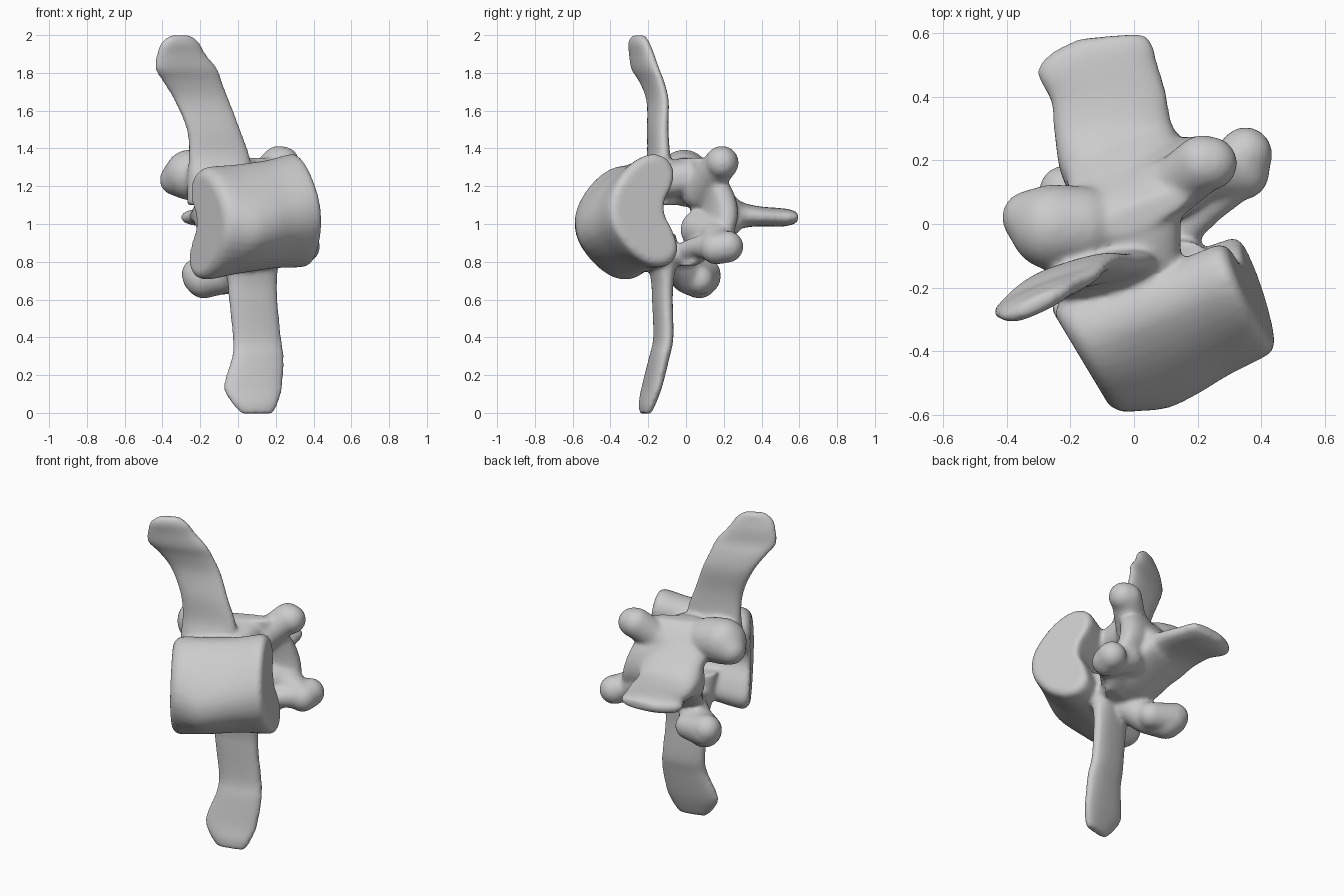
import bpy, bmesh, math
from mathutils import Matrix, Vector

cube = bpy.data.objects.get("Cube")
if cube:
    bpy.data.objects.remove(cube)

bone = bpy.data.materials.new("bone grey")
bone.use_nodes = True
color = (0.6, 0.6, 0.6, 1)
bone.diffuse_color = color
bone.node_tree.nodes["Principled BSDF"].inputs["Base Color"].default_value = color

solid = bmesh.new()


def skin_rings(rings):
    """Bridge a list of point rings and close both ends."""
    loops = [[solid.verts.new(p) for p in ring] for ring in rings]
    n = len(loops[0])
    for a, b in zip(loops, loops[1:]):
        for i in range(n):
            j = (i + 1) % n
            solid.faces.new((a[i], a[j], b[j], b[i]))
    for loop in (loops[0], loops[-1]):
        mid = solid.verts.new(sum((v.co for v in loop), Vector()) / n)
        for i in range(n):
            solid.faces.new((loop[i], loop[(i + 1) % n], mid))


def spline(p, steps=4, closed=False):
    """Smooth curve through tuples of any length."""
    n = len(p)
    at = (lambda i: p[i % n]) if closed else (lambda i: p[max(0, min(n - 1, i))])
    out = []
    for i in range(n if closed else n - 1):
        for k in range(steps):
            t = k / steps
            out.append([b + .5 * t * (c - a + t * (2 * a - 5 * b + 4 * c - d + t * (3 * (b - c) + d - a)))
                        for a, b, c, d in zip(at(i - 1), at(i), at(i + 1), at(i + 2))])
    return out if closed else out + [p[-1]]


def plate(sections, u, v, twist=0, sides=28):
    """Loft flattened ovals: each section is x, y, z, half width, half thickness."""
    u, v = Vector(u).normalized(), Vector(v).normalized()
    path = spline(sections)
    rings = []
    for k, (x, y, z, a, b) in enumerate(path):
        turn = Matrix.Rotation(math.radians(twist) * k / len(path), 3, "Z")
        ring = []
        for i in range(sides):
            t = math.tau * i / sides
            c, s = math.cos(t), math.sin(t)
            c = math.copysign(abs(c) ** 0.8, c)
            s = math.copysign(abs(s) ** 0.8, s)
            ring.append(Vector((x, y, z)) + turn @ (u * a * c + v * b * s))
        rings.append(ring)
    skin_rings(rings)


def limb(*balls):
    """Chain of rounded segments: each ball is x, y, z, radius."""
    for pair in zip(balls, balls[1:]):
        bm = bmesh.new()
        for x, y, z, r in pair:
            made = bmesh.ops.create_icosphere(bm, subdivisions=3, radius=r)
            bmesh.ops.translate(bm, verts=made["verts"], vec=(x, y, z))
        hull = bmesh.ops.convex_hull(bm, input=bm.verts)
        inside = [g for g in hull["geom_interior"] if isinstance(g, bmesh.types.BMVert)]
        bmesh.ops.delete(bm, geom=inside, context="VERTS")
        mesh = bpy.data.meshes.new("segment")
        bm.to_mesh(mesh)
        solid.from_mesh(mesh)
        bpy.data.meshes.remove(mesh)
        bm.free()


# Body: a kidney-shaped cross-section swept between two slanted end plates
kidney = [(-.17, 1.375), (-.26, 1.335), (-.345, 1.24), (-.395, 1.12), (-.38, .99),
          (-.29, .86), (-.18, .785), (-.08, .79), (-.035, .86), (-.06, .96),
          (-.105, 1.05), (-.105, 1.13), (-.07, 1.2), (-.055, 1.28), (-.09, 1.35)]
cy, cz = -.2, 1.08
rings = []
# each station: position, y scale, z scale, forward bulge
for t, sy, sz, bulge in spline([(0, .84, .86, 0), (.04, .97, .97, 0), (.12, 1, 1, .01),
                                (.32, 1, .97, .04), (.5, 1, .96, .035), (.7, .98, .96, .02),
                                (.9, 1, 1, .005), (.97, .98, .98, 0), (1, .86, .88, 0)]):
    ring = []
    for y, z in spline(kidney, 3, True):
        front = max(0, (cy - y) / .19)
        y, z = cy + (y - cy) * sy, cz + (z - cz) * sz
        y0, z0 = y - .205, z - .08
        low = Vector((-.27 - .6 * (y0 + .25), y0, z0))
        high = Vector((.37 - .4 * (y - cy) - .13 * (z - cz), y, z))
        ring.append(low.lerp(high, t) - Vector((0, bulge * front, bulge * front)))
    rings.append(ring)
skin_rings(rings)

# Upper and lower side processes: long thin blades
plate([(-.1, -.16, 1.1, .17, .1), (-.1, -.15, 1.25, .17, .08), (-.1, -.145, 1.36, .165, .048),
       (-.13, -.15, 1.5, .147, .04), (-.19, -.15, 1.65, .152, .036),
       (-.24, -.18, 1.75, .166, .035), (-.273, -.215, 1.82, .178, .035),
       (-.3, -.235, 1.9, .14, .035), (-.305, -.25, 1.96, .11, .032),
       (-.305, -.25, 2.0, .06, .022)], (.99, .14, 0), (-.14, .99, 0), 20)
plate([(.08, -.16, .95, .17, .1), (.07, -.13, .8, .15, .07), (.075, -.125, .7, .135, .05),
       (.08, -.125, .6, .132, .044), (.1, -.12, .4, .132, .042),
       (.105, -.14, .3, .14, .042), (.08, -.18, .14, .16, .038),
       (.09, -.205, .05, .125, .034), (.1, -.215, -.005, .085, .022)],
      (.97, .22, 0), (-.22, .97, 0))

# Walls joining the body to the arch, above and below the canal
plate([(0, -.18, 1.22, .15, .1), (0, -.06, 1.24, .15, .11), (-.02, .04, 1.24, .17, .1),
       (-.03, .14, 1.16, .18, .08), (-.05, .25, 1.07, .18, .06)],
      (1, .2, 0), (0, .3, .95))
plate([(.07, -.18, .86, .14, .07), (.07, -.05, .83, .15, .055), (.05, .05, .86, .18, .06),
       (.01, .14, .94, .19, .07), (-.04, .25, 1.02, .18, .06)],
      (1, .25, 0), (0, -.3, .95))

# Arch sheet behind the canal, following the slant of the body
plate([(.12, -.01, .78, .12, .045), (.1, .06, .85, .2, .06), (.075, .125, .95, .235, .075),
       (.055, .15, 1.06, .23, .085), (.035, .125, 1.18, .215, .085),
       (.03, .07, 1.28, .18, .075), (.03, .03, 1.35, .15, .04)],
      (.92, .38, 0), (-.38, .92, 0))

# Rear blade
plate([(-.02, .12, 1.05, .19, .18), (-.03, .19, 1.05, .205, .14), (-.05, .25, 1.05, .195, .095),
       (-.068, .31, 1.045, .185, .065), (-.08, .4, 1.04, .182, .052),
       (-.115, .49, 1.035, .19, .05), (-.1, .55, 1.035, .16, .042),
       (-.07, .59, 1.035, .1, .025)], (1, .08, 0), (0, 0, 1))

# Joint knobs on the left end, and the lower wall edge running out to one
limb((.05, .08, 1.18, .11), (.14, .13, 1.25, .09), (.215, .19, 1.325, .09), (.24, .19, 1.325, .085))
limb((.06, .08, .97, .11), (.2, .17, .94, .095), (.34, .16, .87, .085), (.35, .22, .88, .085))
limb((.12, -.06, .835, .05), (.24, .06, .88, .055), (.33, .16, .88, .08))

# Joint knobs on the right end
limb((-.05, 0, 1.2, .11), (-.17, -.01, 1.25, .13), (-.255, -.01, 1.26, .135), (-.33, .02, 1.235, .085))
limb((.02, -.07, .8, .08), (-.08, .01, .725, .095), (-.18, .07, .705, .1), (-.215, .1, .735, .085))
limb((-.07, .07, .705, .08), (-.2, .09, .72, .095))

# Fuse everything into one smooth surface
bmesh.ops.recalc_face_normals(solid, faces=solid.faces)
mesh = bpy.data.meshes.new("vertebra")
solid.to_mesh(mesh)
solid.free()
mesh.materials.append(bone)
vertebra = bpy.data.objects.new("vertebra", mesh)
bpy.context.collection.objects.link(vertebra)
fuse = vertebra.modifiers.new("fuse", "REMESH")
fuse.mode = "VOXEL"
fuse.voxel_size = .012
fuse.use_smooth_shade = True
relax = vertebra.modifiers.new("relax", "SMOOTH")
relax.factor = .5
relax.iterations = 10
